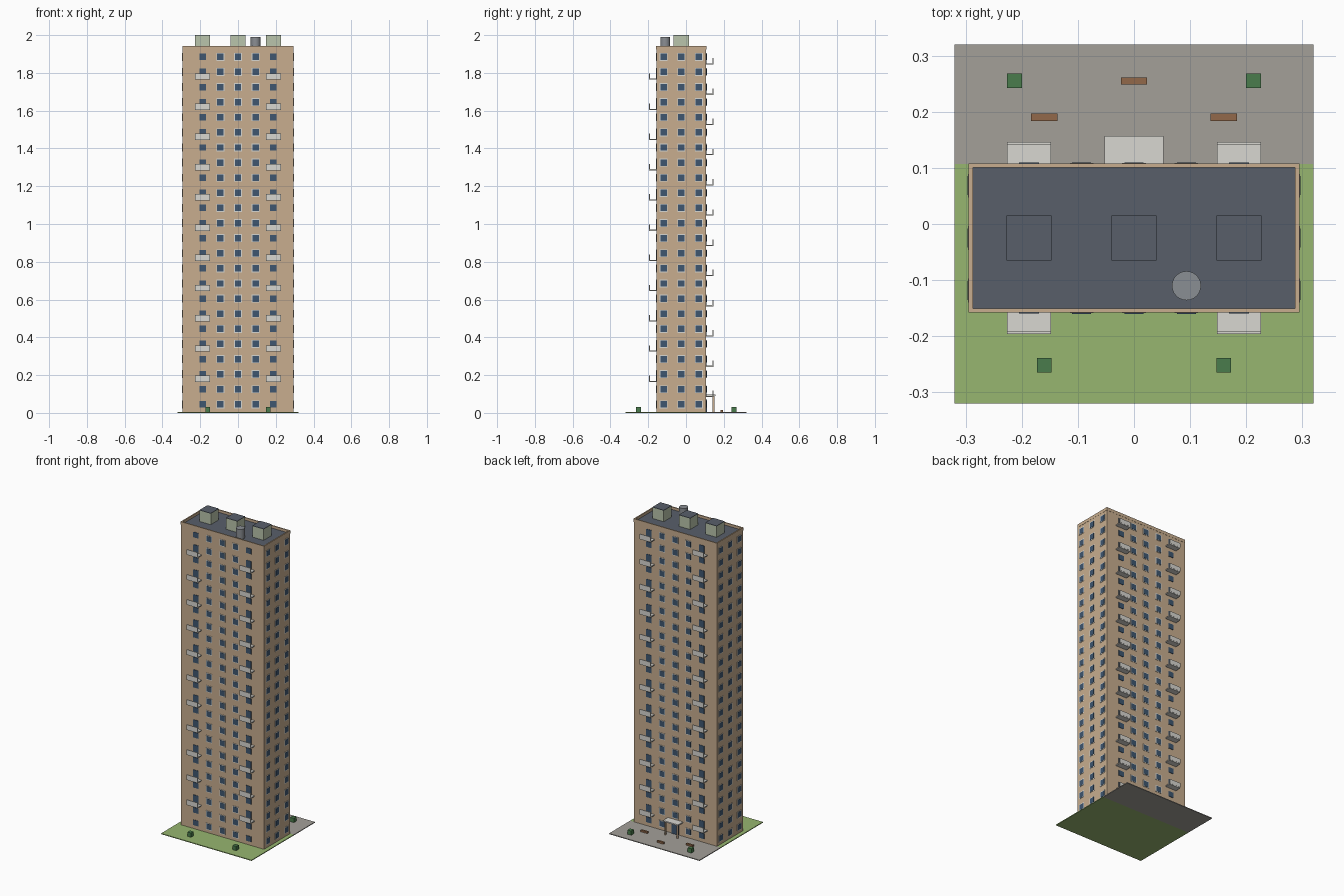
import bpy, bmesh
from mathutils import Matrix, Color

if "Cube" in bpy.data.objects:
    bpy.data.objects.remove(bpy.data.objects["Cube"])


def material(name, r, g, b):
    c = Color((r / 255, g / 255, b / 255)).from_srgb_to_scene_linear()
    m = bpy.data.materials.new(name)
    m.diffuse_color = (c.r, c.g, c.b, 1)
    m.use_nodes = True
    m.node_tree.nodes["Principled BSDF"].inputs["Base Color"].default_value = m.diffuse_color
    return m


TAN = material("tan_wall", 200, 174, 143)
GLASS = material("blue_glass", 62, 86, 112)
WHITE = material("off_white", 216, 215, 209)
SLATE = material("slate_roof", 88, 95, 106)
SAGE = material("sage", 186, 197, 172)
GREY = material("tank_grey", 138, 142, 147)
GRASS = material("grass", 151, 182, 112)
PAVING = material("paving", 163, 160, 153)
GREEN = material("shrub_green", 74, 124, 76)
BROWN = material("bench_brown", 146, 105, 74)


def boxes(name, mat, items):
    """One object from boxes given as (x0, x1, y0, y1, z0, z1)."""
    bm = bmesh.new()
    for x0, x1, y0, y1, z0, z1 in items:
        mtx = Matrix.Translation(((x0 + x1) / 2, (y0 + y1) / 2, (z0 + z1) / 2))
        mtx = mtx @ Matrix.Diagonal((x1 - x0, y1 - y0, z1 - z0, 1))
        bmesh.ops.create_cube(bm, size=1, matrix=mtx)
    me = bpy.data.meshes.new(name)
    bm.to_mesh(me)
    bm.free()
    me.materials.append(mat)
    ob = bpy.data.objects.new(name, me)
    bpy.context.collection.objects.link(ob)
    return ob


def centred(x, y, sx, sy, z0, z1):
    return (x - sx / 2, x + sx / 2, y - sy / 2, y + sy / 2, z0, z1)


G = 0.005                              # top of the ground plates
X, YF, YB = 0.294, -0.157, 0.107       # wall planes
ROOF, TOP = 1.927, 1.943
YC = (YF + YB) / 2
COLS = [-0.187, -0.0935, 0, 0.0935, 0.187]
ROWS = [0.045 + 0.08 * i for i in range(24)]

# Ground
boxes("lawn", GRASS, [(-0.32, 0.32, -0.32, YB, 0, G)])
boxes("paved_yard", PAVING, [(-0.32, 0.32, YB, 0.32, 0, G)])

# Tower body, roof and parapet
boxes("tower_walls", TAN, [(-X, X, YF, YB, G, ROOF - 0.004)])
boxes("roof_deck", SLATE, [(-0.288, 0.288, -0.151, 0.101, ROOF - 0.004, ROOF)])
boxes("parapet", TAN, [
    (-0.295, 0.295, -0.158, -0.151, ROOF - 0.004, TOP),
    (-0.295, 0.295, 0.101, 0.108, ROOF - 0.004, TOP),
    (-0.295, -0.287, -0.151, 0.101, ROOF - 0.004, TOP),
    (0.287, 0.295, -0.151, 0.101, ROOF - 0.004, TOP)])

# Windows, balcony doors and balconies
frames, panes, slabs, railings = [], [], [], []
for i, z in enumerate(ROWS):
    for wall, out, phase in ((YF, -1, 0), (YB, 1, 1)):
        has_balcony = i % 2 == phase and i > 0
        for x in COLS:
            if out == 1 and i == 0 and x == 0:
                continue               # entrance goes here
            if abs(x) < 0.15:
                frames.append(centred(x, wall, 0.042, 0.004, z - 0.021, z + 0.021))
                panes.append(centred(x, wall, 0.034, 0.006, z - 0.017, z + 0.017))
                continue
            low = 0.036 if has_balcony else 0.017
            panes.append(centred(x, wall, 0.036, 0.005, z - low, z + 0.017))
            if has_balcony:
                slabs.append(centred(x, wall + out * 0.019, 0.079, 0.038,
                                     z - 0.041, z - 0.035))
                railings.append(centred(x, wall + out * 0.0365, 0.079, 0.005,
                                        z - 0.035, z - 0.007))
    for sx in (-X, X):
        for y in (YC - 0.0935, YC, YC + 0.0935):
            frames.append(centred(sx, y, 0.004, 0.042, z - 0.021, z + 0.021))
            panes.append(centred(sx, y, 0.006, 0.034, z - 0.017, z + 0.017))
boxes("window_frames", WHITE, frames)
boxes("window_panes", GLASS, panes)
boxes("balcony_slabs", WHITE, slabs)
boxes("balcony_railings", WHITE, railings)

# Rooftop plant rooms with dark lids, and the water tank
rooms = (-0.187, 0, 0.187)
boxes("plant_rooms", SAGE, [centred(x, YC, 0.08, 0.08, ROOF, 1.997) for x in rooms])
boxes("plant_room_lids", SLATE, [centred(x, YC, 0.08, 0.08, 1.997, 2.0) for x in rooms])
bpy.ops.mesh.primitive_cylinder_add(vertices=24, radius=0.026, depth=1.99 - ROOF,
                                    location=(0.0935, -0.11, (1.99 + ROOF) / 2))
tank = bpy.context.object
tank.name = "water_tank"
tank.data.materials.append(GREY)
bpy.ops.object.shade_smooth_by_angle()

# Entrance on the back
boxes("entrance_door", GLASS, [centred(0, YB, 0.05, 0.008, G, 0.07)])
boxes("entrance_canopy", WHITE, [(-0.053, 0.053, YB, 0.157, 0.089, 0.097)])
boxes("canopy_posts", TAN, [centred(s * 0.043, 0.146, 0.009, 0.009, G, 0.089)
                            for s in (-1, 1)])

# Yard benches and shrubs
boxes("benches", BROWN, [centred(x, y, 0.047, 0.013, G, 0.016)
                         for x, y in ((0, 0.255), (-0.16, 0.19), (0.16, 0.19))])
boxes("shrubs", GREEN, [centred(x, y, 0.026, 0.026, G, 0.032) for x, y in
                        ((-0.213, 0.255), (0.213, 0.255), (-0.16, -0.252), (0.16, -0.252))])
